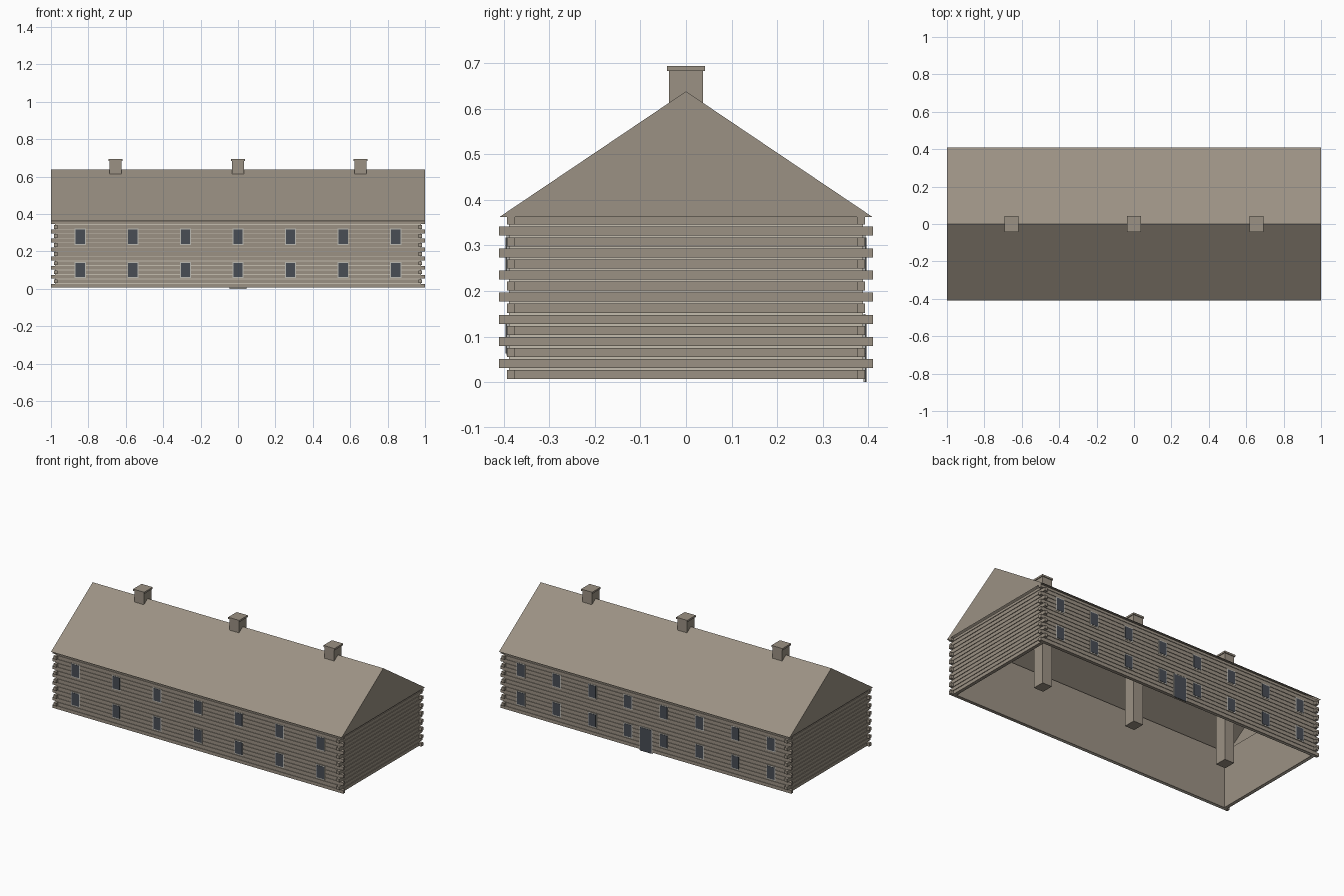
import bpy
import bmesh
from mathutils import Matrix, Vector

cube = bpy.data.objects.get("Cube")
if cube:
    bpy.data.objects.remove(cube)


def material(name, r, g, b):
    m = bpy.data.materials.new(name)
    m.use_nodes = True
    m.diffuse_color = (r, g, b, 1)
    bsdf = m.node_tree.nodes["Principled BSDF"]
    bsdf.inputs["Base Color"].default_value = (r, g, b, 1)
    bsdf.inputs["Roughness"].default_value = 0.9
    return m


WOOD = material("weathered wood", 0.33, 0.285, 0.23)
CHINK = material("pale chinking", 0.56, 0.51, 0.43)
FRAME = material("frame grey", 0.50, 0.49, 0.45)
GLASS = material("dark glass", 0.066, 0.074, 0.09)


def finish(name, bm, mat):
    bmesh.ops.recalc_face_normals(bm, faces=bm.faces)
    mesh = bpy.data.meshes.new(name)
    bm.to_mesh(mesh)
    bm.free()
    mesh.materials.append(mat)
    obj = bpy.data.objects.new(name, mesh)
    bpy.context.collection.objects.link(obj)
    return obj


def add_box(bm, x, y, z):
    """Box from three (low, high) ranges."""
    lo, hi = Vector((x[0], y[0], z[0])), Vector((x[1], y[1], z[1]))
    size = hi - lo
    bmesh.ops.create_cube(bm, size=1, matrix=Matrix.Translation((lo + hi) / 2)
                          @ Matrix.Diagonal((*size, 1)))


def span(a, b, side=1):
    return tuple(sorted((a * side, b * side)))


HALF_X, HALF_Y = 0.983, 0.393     # outer faces of the log walls
END_X, END_Y = 1.0, 0.41          # tips of the crossing log ends
THICK = 0.018
BASE, EAVE, RIDGE = 0.007, 0.362, 0.638
PITCH, LOG = 0.0242, 0.0198
ROWS = 15

# Log walls: long and short walls take turns running past the corners
long_logs, short_logs = bmesh.new(), bmesh.new()
for row in range(ROWS):
    z0 = BASE + row * PITCH
    z = (z0, min(z0 + LOG, EAVE))
    long_runs_past = row % 2 == 0
    x = END_X if long_runs_past else HALF_X - THICK
    y = HALF_Y - THICK if long_runs_past else END_Y
    for s in (-1, 1):
        add_box(long_logs, (-x, x), span(HALF_Y - THICK, HALF_Y, s), z)
        add_box(short_logs, span(HALF_X - THICK, HALF_X, s), (-y, y), z)
finish("long_wall_logs", long_logs, WOOD)
finish("end_wall_logs", short_logs, WOOD)


def wall_ring(name, mat, inner, outer):
    """Four upright slabs, set back from the outer log faces."""
    bm = bmesh.new()
    xo, yo = HALF_X - outer, HALF_Y - outer
    xi, yi = HALF_X - inner, HALF_Y - inner
    for s in (-1, 1):
        add_box(bm, (-xo, xo), span(yi, yo, s), (BASE, EAVE))
        add_box(bm, span(xi, xo, s), (-yi, yi), (BASE, EAVE))
    finish(name, bm, mat)


wall_ring("chinking", CHINK, 0.016, 0.004)
wall_ring("inner_lining", WOOD, 0.021, 0.016)

# Roof shell with closed gables, open underneath
bm = bmesh.new()
ends = [[bm.verts.new((x, y, z)) for y, z in
         ((-END_Y, EAVE), (0, RIDGE), (END_Y, EAVE))] for x in (-1, 1)]
a, b = ends
for i in (0, 1):
    bm.faces.new((a[i], b[i], b[i + 1], a[i + 1]))
bm.faces.new(a)
bm.faces.new(b)
finish("roof", bm, WOOD)

# Chimneys run from the ground through the ridge
for name, x in (("right", -0.655), ("middle", 0), ("left", 0.655)):
    bm = bmesh.new()
    add_box(bm, (x - 0.033, x + 0.033), (-0.037, 0.037), (BASE, 0.683))
    add_box(bm, (x - 0.038, x + 0.038), (-0.042, 0.042), (0.683, 0.694))
    finish(name + "_chimney", bm, WOOD)


def opening(frames, panes, x, side, width, z0, z1, sill=0.005):
    """Framed plate on a long wall; side is -1 front, 1 back."""
    w, rim = width / 2, 0.005
    add_box(frames, (x - w, x + w),
            span(HALF_Y - 0.003, HALF_Y + 0.0015, side), (z0, z1))
    add_box(panes, (x - w + rim, x + w - rim),
            span(HALF_Y - 0.003, HALF_Y + 0.003, side), (z0 + sill, z1 - rim))


# Two storeys of windows: seven across the front, eight across the back
for name, side, count, step in (("front", -1, 7, 0.281), ("back", 1, 8, 0.246)):
    frames, panes = bmesh.new(), bmesh.new()
    for i in range(count):
        x = (i - (count - 1) / 2) * step
        for z in (0.058, 0.236):
            opening(frames, panes, x, side, 0.06, z, z + 0.086)
    finish(name + "_window_frames", frames, FRAME)
    finish(name + "_window_panes", panes, GLASS)

# Back door
frames, panes = bmesh.new(), bmesh.new()
opening(frames, panes, 0, 1, 0.09, 0, 0.15, sill=0)
finish("door_frame", frames, FRAME)
finish("door", panes, GLASS)
